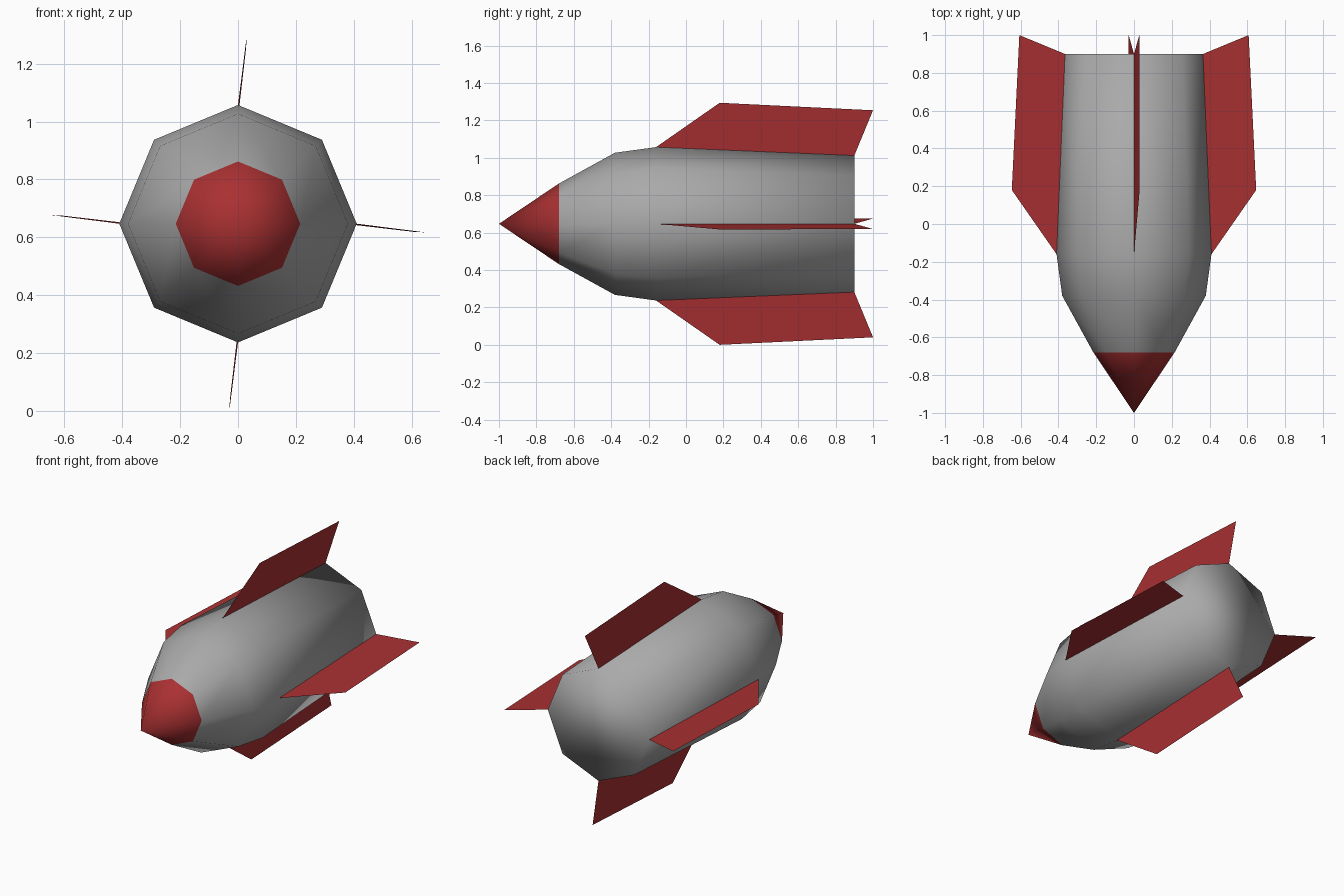
import bpy, bmesh, math

if "Cube" in bpy.data.objects:
    bpy.data.objects.remove(bpy.data.objects["Cube"])

CZ = 0.647          # height of the rocket axis


def material(name, rgb):
    m = bpy.data.materials.new(name)
    m.diffuse_color = (*rgb, 1)
    m.use_nodes = True
    m.node_tree.nodes["Principled BSDF"].inputs["Base Color"].default_value = m.diffuse_color
    return m


grey = material("hull grey", (0.40, 0.40, 0.40))
red = material("fin red", (0.40, 0.03, 0.032))


def add_object(name, bm, mats):
    me = bpy.data.meshes.new(name)
    bm.to_mesh(me)
    bm.free()
    for m in mats:
        me.materials.append(m)
    ob = bpy.data.objects.new(name, me)
    bpy.context.collection.objects.link(ob)
    return ob


# Hull: eight-sided lathe along y with a flat tail, smooth throughout
SIDES = 8
profile = [(-0.68, 0.215), (-0.38, 0.38), (-0.16, 0.41), (0.90, 0.365)]
bm = bmesh.new()
tip = bm.verts.new((0, -1, CZ))
rings = []
for y, r in profile:
    angles = [2 * math.pi * i / SIDES for i in range(SIDES)]
    rings.append([bm.verts.new((r * math.cos(a), y, CZ + r * math.sin(a))) for a in angles])
for i in range(SIDES):
    j = (i + 1) % SIDES
    bm.faces.new((tip, rings[0][i], rings[0][j]))
    for a, b in zip(rings, rings[1:]):
        bm.faces.new((a[i], b[i], b[j], a[j]))
bm.faces.new(rings[-1])
bmesh.ops.recalc_face_normals(bm, faces=bm.faces)
for f in bm.faces:
    f.smooth = True
    # Nose cone is everything ahead of the first ring
    f.material_index = 1 if f.calc_center_median().y < -0.7 else 0
add_object("hull", bm, [grey, red])

# Fins: four thin sheets, each leaning clockwise as seen from the front
# (side offset, y, distance from axis)
outline = [(0, -0.16, 0.41), (0.03, 0.18, 0.647), (0.028, 1.0, 0.607), (0, 0.90, 0.365)]
for k, name in enumerate(["top_fin", "right_fin", "bottom_fin", "left_fin"]):
    a = k * math.pi / 2
    c, s = math.cos(a), math.sin(a)
    bm = bmesh.new()
    bm.faces.new([bm.verts.new((u * c + r * s, y, CZ - u * s + r * c)) for u, y, r in outline])
    add_object(name, bm, [red])
